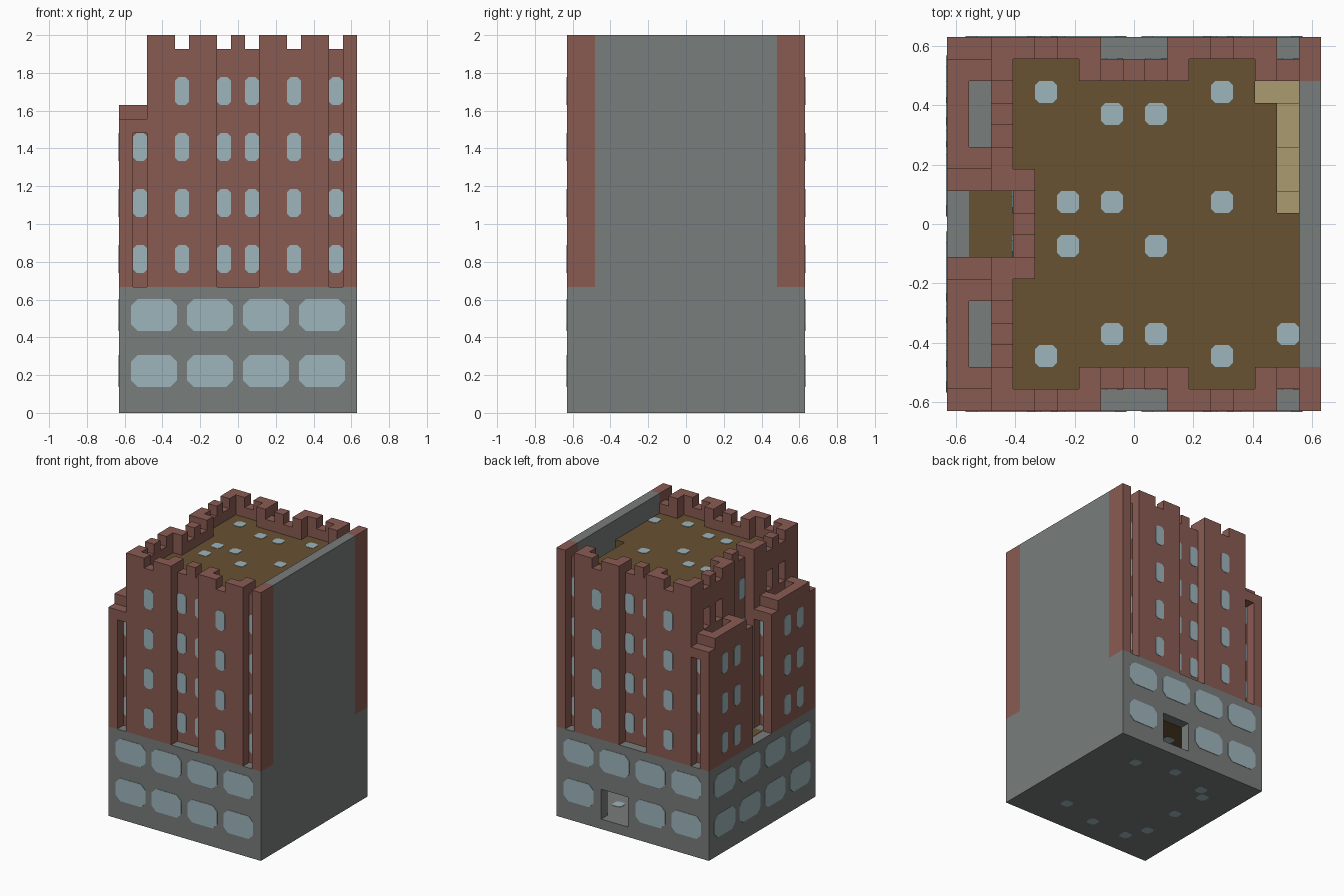
import bpy, bmesh
from mathutils import Vector

cube = bpy.data.objects.get("Cube")
if cube:
    bpy.data.objects.remove(cube)

U = 2 / 27            # one block
N = 17                # footprint in blocks
BASE, ROOF, TOP = 9, 25, 27


def material(name, rgb):
    m = bpy.data.materials.new(name)
    m.use_nodes = True
    m.diffuse_color = (*rgb, 1)
    m.node_tree.nodes["Principled BSDF"].inputs["Base Color"].default_value = (*rgb, 1)
    return m


BRICK = material("red brick", (0.25, 0.105, 0.085))
STONE = material("grey stone", (0.19, 0.205, 0.2))
GLASS = material("pale glass", (0.34, 0.46, 0.5))
WOOD = material("brown boards", (0.14, 0.085, 0.032))
TAN = material("tan steps", (0.4, 0.33, 0.16))


def place(p):
    return Vector((p[0] - N / 2, p[1] - N / 2, p[2])) * U


def finish(name, bm, mat):
    bmesh.ops.recalc_face_normals(bm, faces=bm.faces)
    mesh = bpy.data.meshes.new(name)
    bm.to_mesh(mesh)
    bm.free()
    mesh.materials.append(mat)
    ob = bpy.data.objects.new(name, mesh)
    bpy.context.collection.objects.link(ob)


def add_box(bm, x, y, z):
    """Block spanning the given ranges, in block units."""
    lo, hi = place((x[0], y[0], z[0])), place((x[1], y[1], z[1]))
    vs = bmesh.ops.create_cube(bm, size=1)["verts"]
    for v in vs:
        v.co = Vector([lo[a] if v.co[a] < 0 else hi[a] for a in range(3)])


def both(bm, x, y, z):
    """Block plus its copy mirrored front to back."""
    add_box(bm, x, y, z)
    add_box(bm, x, (N - y[1], N - y[0]), z)


def boxes(name, mat, items, mirrored=False):
    bm = bmesh.new()
    for it in items:
        (both if mirrored else add_box)(bm, *it)
    finish(name, bm, mat)


def add_pane(bm, centre, normal, w, h, cut):
    """Thin plate with clipped corners, facing along normal."""
    n = Vector(normal)
    side = Vector((0, 1, 0)) if n.x else Vector((1, 0, 0))
    up = Vector((0, 1, 0)) if n.z else Vector((0, 0, 1))
    a, b = w / 2, h / 2
    ring = []
    for sx, sy, first in ((1, 1, 0), (-1, 1, 1), (-1, -1, 0), (1, -1, 1)):
        pair = [(sx * a, sy * (b - cut)), (sx * (a - cut), sy * b)]
        ring += pair[::-1] if first else pair
    c = place(centre) - n * 0.001
    f = bm.faces.new([bm.verts.new(c + (side * p + up * q) * U) for p, q in ring])
    ext = bmesh.ops.extrude_face_region(bm, geom=[f])["geom"]
    for v in ext:
        if isinstance(v, bmesh.types.BMVert):
            v.co += n * 0.004


def spans(start, end, gaps):
    """Solid stretches of a run once single-block gaps are removed."""
    out, at = [], start
    for g in sorted(gaps):
        if g > at:
            out.append((at, g))
        at = g + 1
    if at < end:
        out.append((at, end))
    return out


# Hollow grey base with a back doorway
DOOR = (9, 12)
boxes("base", STONE, [
    ((0, N), (0, N), (0, 1)),
    ((0, N), (0, N), (4, BASE)),
    ((0, N), (0, 1), (1, 4)),
    ((0, 1), (1, N), (1, 4)),
    ((16, N), (1, N), (1, 4)),
    ((1, DOOR[0]), (16, N), (1, 4)),
    ((DOOR[1], 16), (16, N), (1, 4)),
])
boxes("ground_floor_ceiling", WOOD, [((1, 16), (1, 16), (3.95, 4.02))])
boxes("side_recess_floor", WOOD, [((1, 3), (7, 10), (8.95, 9.03))])

# Blank side wall
boxes("blank_side_wall", STONE, [((16, N), (2, 15), (BASE, TOP))])

# Front and back walls: towers, recesses and crenellations
bm = bmesh.new()
for start, end, row, gaps in ((2, 7, 0, [4]), (10, 15, 0, [12]),
                              (6, 11, 1, [7, 9]), (14, N, 1, [15])):
    both(bm, (start, end), (row, row + 1), (BASE, TOP - 1))
    for s in spans(start, end, gaps):
        both(bm, s, (row, row + 1), (TOP - 1, TOP))
for x in (6, 10, 14, 16):
    both(bm, (x, x + 1), (0, 2), (BASE, TOP))
finish("front_and_back_walls", bm, BRICK)

# Stepped side walls with open niches above the shoulders
bm = bmesh.new()
for z in ((BASE, 22), (24, TOP - 1)):
    both(bm, (2, 3), (0, 7), z)
for s in spans(0, 7, [2, 4]):
    both(bm, (2, 3), s, (22, 24))
    both(bm, (2, 3), s, (TOP - 1, TOP))
both(bm, (2.7, 3), (1, 6), (22, 24))
both(bm, (2, 4), (6, 7), (BASE, TOP))
add_box(bm, (3, 4), (6, 11), (BASE, TOP - 1))
for s in spans(6, 11, [7, 9]):
    add_box(bm, (3, 4), s, (TOP - 1, TOP))
finish("stepped_side_wall", bm, BRICK)

# Low shoulder wings
bm = bmesh.new()
both(bm, (0, 1), (0, 7), (BASE, 21))
both(bm, (0, 1), (1, 6), (21, 22))
for cap, wall in ((0, 1), (6, 5)):
    both(bm, (0, 2), (cap, cap + 1), (20, 21))
    both(bm, (1, 2), (wall, wall + 1), (BASE, 22))
finish("shoulder_wings", bm, BRICK)
boxes("shoulder_roofs", STONE, [((1, 2), (2, 5), (20, 21))], True)

# Roof deck around the stairwell, and the steps down
deck = (ROOF - 1, ROOF)
boxes("roof_deck", WOOD, [
    ((4, 14), (2, 15), deck),
    ((14, 15), (2, 14), deck),
    ((15, 16), (2, 9), deck),
    ((3, 6), (1, 6), deck), ((3, 6), (11, 16), deck),
    ((11, 14), (1, 2), deck), ((11, 14), (15, 16), deck),
])
boxes("stairs", TAN, [
    ((15, 16), (9, 10), (20, 24)),
    ((15, 16), (10, 12), (20, 23)),
    ((15, 16), (12, 14), (20, 22)),
    ((14, 16), (14, 15), (20, 21)),
])

# Large base windows on three sides
bm = bmesh.new()
for z in (3, 7):
    for c in (2.5, 6.5, 10.5, 14.5):
        add_pane(bm, (c, 0, z), (0, -1, 0), 3.3, 2.3, 0.5)
        add_pane(bm, (0, c, z), (-1, 0, 0), 3.3, 2.3, 0.5)
        if z > 4 or not DOOR[0] < c < DOOR[1]:
            add_pane(bm, (c, N, z), (0, 1, 0), 3.3, 2.3, 0.5)
finish("base_windows", bm, GLASS)

# Narrow upper windows
bm = bmesh.new()
for z in (11, 15, 19, 23):
    columns = [(4, 0), (12, 0), (7, 1), (9, 1), (15, 1)]
    if z < 22:
        columns.append((1, 1))
        for y in (2, 4, 12, 14):
            add_pane(bm, (0, y + 0.5, z), (-1, 0, 0), 1, 2, 0.25)
        add_pane(bm, (1.5, 6, z), (0, 1, 0), 1, 2, 0.25)
        add_pane(bm, (1.5, 11, z), (0, -1, 0), 1, 2, 0.25)
    for x, y in columns:
        add_pane(bm, (x + 0.5, y, z), (0, -1, 0), 1, 2, 0.25)
        add_pane(bm, (x + 0.5, N - y, z), (0, 1, 0), 1, 2, 0.25)
    for y in (7, 9):
        add_pane(bm, (3, y + 0.5, z), (-1, 0, 0), 1, 2, 0.25)
finish("upper_windows", bm, GLASS)

# Square lights set into the roof, ground floor and ceiling
bm = bmesh.new()
for x, y in ((4, 14), (7, 13), (9, 13), (12, 14), (5, 9), (7, 9), (12, 9),
             (5, 7), (9, 7), (7, 3), (9, 3), (15, 3), (4, 2), (12, 2)):
    add_pane(bm, (x + 0.5, y + 0.5, ROOF), (0, 0, 1), 1, 1, 0.2)
for x, y in ((12, 13), (8, 14), (12, 3), (8, 2), (4, 13), (3, 12),
             (3, 8), (3, 4), (4, 2)):
    add_pane(bm, (x + 0.5, y + 0.5, 1), (0, 0, 1), 1, 1, 0.2)
    add_pane(bm, (x + 0.5, y + 0.5, 0.04), (0, 0, -1), 1, 1, 0.2)
add_pane(bm, (8.5, 13.5, 3.95), (0, 0, -1), 1, 1, 0.2)
finish("inset_lights", bm, GLASS)
